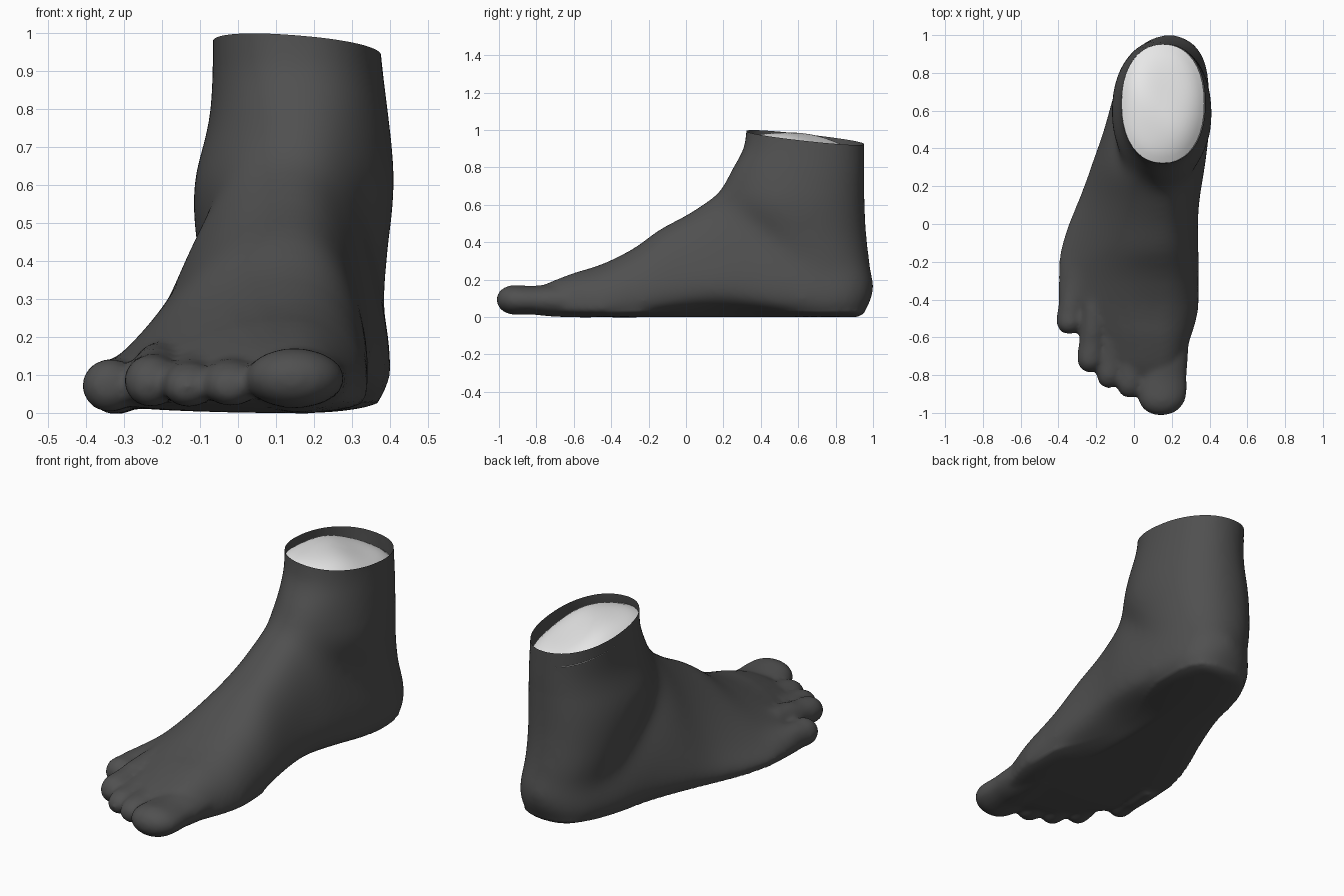
import bpy, bmesh, math
from mathutils import Vector

cube = bpy.data.objects.get("Cube")
if cube:
    bpy.data.objects.remove(cube)

N = 40
ANGLES = [2 * math.pi * i / N for i in range(N)]


def material(name, value):
    m = bpy.data.materials.new(name)
    m.use_nodes = True
    col = (value, value, value, 1)
    m.diffuse_color = col
    bsdf = m.node_tree.nodes["Principled BSDF"]
    bsdf.inputs["Base Color"].default_value = col
    bsdf.inputs["Roughness"].default_value = 0.7
    return m


def spow(v, p):
    return math.copysign(abs(v) ** p, v)


def loft(bm, rings):
    """Skin a closed tube through a list of rings."""
    loops = [[bm.verts.new(p) for p in ring] for ring in rings]
    faces = [bm.faces.new(loops[0]), bm.faces.new(loops[-1])]
    for a, b in zip(loops, loops[1:]):
        for i in range(N):
            j = (i + 1) % N
            faces.append(bm.faces.new((a[i], a[j], b[j], b[i])))
    bmesh.ops.recalc_face_normals(bm, faces=faces)


def spline(rows, steps=4):
    """Catmull-Rom interpolation of section parameters."""
    out = []
    for i in range(len(rows) - 1):
        p = [rows[max(0, min(len(rows) - 1, i + k))] for k in (-1, 0, 1, 2)]
        for s in range(steps):
            t = s / steps
            out.append([b + 0.5 * t * (c - a + t * (2 * a - 5 * b + 4 * c - d + t * (3 * (b - c) + d - a)))
                        for a, b, c, d in zip(*p)])
    return out + [list(rows[-1])]


def foot_ring(y, left, right, top, apex, mid, arch, base, slope):
    """Upright section: flat sole, long outer slope, full inner side."""
    ring = []
    for t in ANGLES:
        c, s = math.cos(t), math.sin(t)
        x = apex + c * (right - apex if c > 0 else apex - left)
        if s >= 0:
            z = mid + (top - mid) * s ** (1 if c > 0 else 1 + (slope - 1) * min(1, -2 * c))
        else:
            z = mid - (mid - base) * abs(s) ** 0.5
        if c > 0 and s < 0.3:
            z += arch * c
        ring.append((x, y, z))
    return ring


def leg_ring(z, left, right, front, back, taper):
    """Level section, narrowed towards the front by the taper."""
    cx, cy = (left + right) / 2, (front + back) / 2
    ring = []
    for t in ANGLES:
        c, s = spow(math.cos(t), 0.9), spow(math.sin(t), 0.9)
        narrow = 1 - taper * s * s if s < 0 else 1
        ring.append((cx + (right - left) / 2 * c * narrow, cy + (back - front) / 2 * s, z))
    return ring


def toe(bm, root, tip, width, height):
    """Tapered toe with a rounded pad at the tip."""
    shape = [(0, 1, 1.1), (0.4, 0.97, 1.08), (0.6, 0.96, 0.97), (0.73, 1, 0.97),
             (0.84, 0.95, 0.98), (0.92, 0.78, 0.82), (0.975, 0.5, 0.52), (1, 0.16, 0.15)]
    root, tip = Vector(root), Vector(tip)
    rings = []
    for f, w, h in spline(shape, 3):
        c = root.lerp(tip, f)
        rings.append([(c.x + width * w * math.cos(t), c.y, c.z + height * h * math.sin(t))
                      for t in ANGLES])
    loft(bm, rings)


def finish(obj, mat):
    obj.data.materials.clear()
    obj.data.materials.append(mat)
    for p in obj.data.polygons:
        p.use_smooth = True


skin = material("dark grey skin", 0.08)
pale = material("pale stump", 0.8)
bm = bmesh.new()

# Foot body from toe roots to heel: y, left, right, top, apex, mid height, arch, base, slope
foot = [(-0.83, -0.06, 0.2, 0.13, 0.12, 0.085, 0, 0.035, 2),
        (-0.74, -0.17, 0.25, 0.18, 0.14, 0.08, 0, 0.015, 2),
        (-0.60, -0.28, 0.30, 0.235, 0.14, 0.07, 0, 0.005, 2.2),
        (-0.50, -0.36, 0.33, 0.265, 0.14, 0.07, 0, 0, 2.4),
        (-0.40, -0.405, 0.345, 0.305, 0.14, 0.07, 0, 0, 2.5),
        (-0.25, -0.422, 0.35, 0.39, 0.15, 0.07, 0.01, 0, 2.6),
        (-0.15, -0.412, 0.348, 0.47, 0.15, 0.07, 0.03, 0, 2.8),
        (0.0, -0.368, 0.343, 0.55, 0.15, 0.07, 0.06, 0, 2.7),
        (0.15, -0.30, 0.353, 0.65, 0.15, 0.07, 0.08, 0, 2.3),
        (0.3, -0.24, 0.378, 0.75, 0.15, 0.08, 0.06, 0, 1.8),
        (0.5, -0.165, 0.402, 0.6, 0.15, 0.09, 0.02, 0, 1.3),
        (0.7, -0.11, 0.405, 0.45, 0.15, 0.09, 0, 0, 1.2),
        (0.85, -0.05, 0.385, 0.40, 0.17, 0.1, 0, 0, 1.2),
        (0.93, 0.01, 0.345, 0.35, 0.18, 0.13, 0, 0.005, 1.2),
        (0.98, 0.08, 0.29, 0.27, 0.19, 0.15, 0, 0.06, 1.2),
        (1.008, 0.15, 0.23, 0.2, 0.19, 0.16, 0, 0.13, 1.2)]
loft(bm, [foot_ring(*r) for r in spline(foot)])

# Heel, ankle and lower leg: z, left, right, front, back, taper
leg = [(0.1, 0.02, 0.34, 0.5, 0.93, 0), (0.25, -0.065, 0.38, 0.42, 0.985, 0.2),
       (0.43, -0.11, 0.397, 0.28, 0.968, 0.35), (0.6, -0.122, 0.416, 0.165, 0.96, 0.35),
       (0.75, -0.08, 0.402, 0.22, 0.957, 0.2), (0.88, -0.068, 0.384, 0.298, 0.953, 0.05),
       (0.97, -0.067, 0.375, 0.32, 0.953, 0), (1.06, -0.067, 0.372, 0.325, 0.953, 0)]
loft(bm, [leg_ring(*r) for r in spline(leg)])

# Five toes, big toe first
toe(bm, (0.17, -0.5, 0.085), (0.143, -1.012, 0.093), 0.13, 0.08)
toe(bm, (0.0, -0.5, 0.125), (-0.022, -0.92, 0.068), 0.078, 0.061)
toe(bm, (-0.1, -0.45, 0.115), (-0.135, -0.868, 0.065), 0.072, 0.06)
toe(bm, (-0.2, -0.4, 0.115), (-0.235, -0.785, 0.077), 0.073, 0.07)
toe(bm, (-0.315, -0.25, 0.075), (-0.343, -0.582, 0.071), 0.074, 0.071)

parts = bpy.data.meshes.new("foot_parts")
bm.to_mesh(parts)
bm.free()
foot_obj = bpy.data.objects.new("foot", parts)
bpy.context.collection.objects.link(foot_obj)

# Fuse the parts into one soft skin
remesh = foot_obj.modifiers.new("fuse", "REMESH")
remesh.mode = "VOXEL"
remesh.voxel_size = 0.014
soften = foot_obj.modifiers.new("soften", "SMOOTH")
soften.factor = 0.5
soften.iterations = 7
graph = bpy.context.evaluated_depsgraph_get()
fused = bpy.data.meshes.new_from_object(foot_obj.evaluated_get(graph))
foot_obj.modifiers.clear()

# Blend the instep, ankle and heel, fading out up the leg and towards the toes
bm = bmesh.new()
bm.from_mesh(fused)
for step in range(70):
    fade = step / 70
    blend = [v for v in bm.verts if v.co.y > -0.45 + 0.15 * fade and 0.03 < v.co.z < 0.9 - 0.2 * fade]
    bmesh.ops.smooth_vert(bm, verts=blend, factor=0.5, use_axis_x=True, use_axis_y=True, use_axis_z=True)

# Cut the leg open along a sloping rim
bmesh.ops.bisect_plane(bm, geom=bm.verts[:] + bm.edges[:] + bm.faces[:],
                       plane_co=(0.15, 0.32, 0.995), plane_no=(0.08, 0.11, 1), clear_outer=True)
bm.to_mesh(fused)
bm.free()
foot_obj.data = fused
finish(foot_obj, skin)

# Lumpy stump just below the rim, higher towards the front outer side
bm = bmesh.new()
centre = Vector((0.153, 0.637))
outline = leg_ring(1, -0.066, 0.372, 0.323, 0.952, 0)
rings = []
for k in range(10, 0, -1):
    f = k / 10
    ring = []
    for x, y, _ in outline:
        p = centre.lerp(Vector((x, y)), f)
        d = p - centre
        rim = 0.995 - 0.11 * (p.y - 0.32) - 0.08 * (p.x - 0.15)
        lump = 0.014 * math.sin(9 * p.x + 11 * p.y) * (1 - f * f) - 0.05 * (d.x + d.y)
        ring.append(bm.verts.new((p.x, p.y, rim - 0.06 * f ** 4 + lump)))
    rings.append(ring)
for a, b in zip(rings, rings[1:]):
    for i in range(N):
        j = (i + 1) % N
        bm.faces.new((a[i], a[j], b[j], b[i]))
bm.faces.new(rings[-1])
cap_mesh = bpy.data.meshes.new("stump")
bm.to_mesh(cap_mesh)
bm.free()
stump = bpy.data.objects.new("stump", cap_mesh)
bpy.context.collection.objects.link(stump)
finish(stump, pale)
